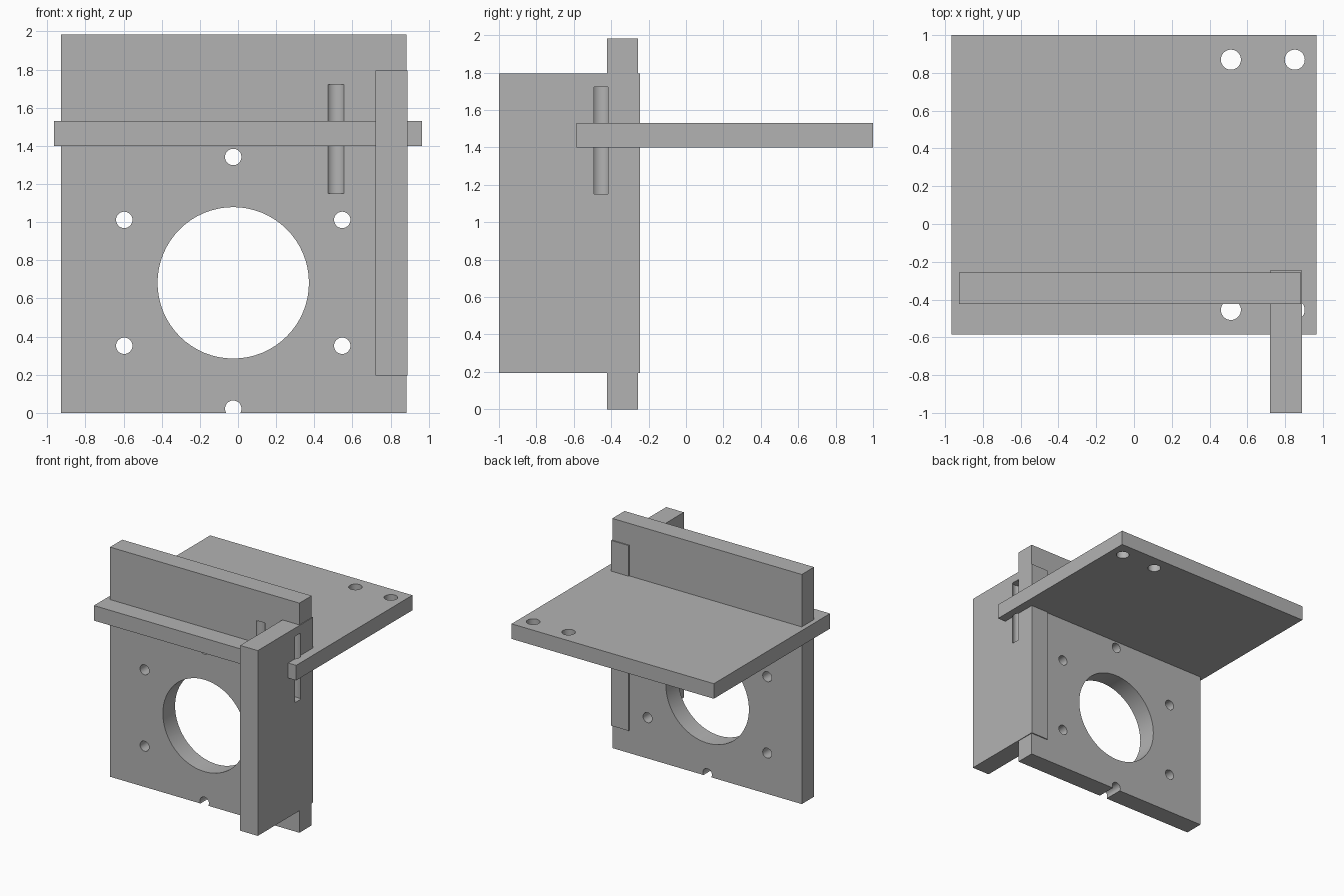
import bpy
import bmesh
import math
from mathutils import Matrix

cube = bpy.data.objects.get("Cube")
if cube:
    bpy.data.objects.remove(cube, do_unlink=True)

grey = bpy.data.materials.new("plain grey")
grey.use_nodes = True
colour = (0.45, 0.45, 0.45, 1)
grey.diffuse_color = colour
grey.node_tree.nodes["Principled BSDF"].inputs["Base Color"].default_value = colour


def add_object(name, bm):
    mesh = bpy.data.meshes.new(name)
    bm.to_mesh(mesh)
    bm.free()
    mesh.materials.append(grey)
    obj = bpy.data.objects.new(name, mesh)
    bpy.context.collection.objects.link(obj)
    return obj


def plate(name, x, y, z):
    """Box spanning the given (low, high) range on each axis."""
    bm = bmesh.new()
    spans = (x, y, z)
    middle = [sum(s) / 2 for s in spans]
    size = [s[1] - s[0] for s in spans]
    bmesh.ops.create_cube(bm, size=1, matrix=Matrix.Translation(middle) @ Matrix.Diagonal((*size, 1)))
    return add_object(name, bm)


def drill(name, holes, depth, tilt=0):
    """One cutter made of round bars, given as (centre, radius)."""
    bm = bmesh.new()
    for centre, radius in holes:
        bmesh.ops.create_cone(bm, cap_ends=True, segments=64, radius1=radius, radius2=radius,
                              depth=depth, matrix=Matrix.Translation(centre) @ Matrix.Rotation(tilt, 4, "X"))
    cutter = add_object(name, bm)
    cutter.hide_render = True
    cutter.display_type = "WIRE"
    return cutter


# Three interlocking plates
front_plate = plate("front_plate", (-0.927, 0.883), (-0.423, -0.256), (0, 1.983))
shelf_plate = plate("shelf_plate", (-0.966, 0.966), (-0.586, 1), (1.4, 1.53))
side_plate = plate("side_plate", (0.721, 0.889), (-1, -0.247), (0.195, 1.795))

# Large bore with a ring of six bolt holes through the front plate
cx, cz, cy, ring = -0.025, 0.682, -0.34, 0.66
bores = [((cx, cy, cz), 0.397)]
for i in range(6):
    a = math.radians(30 + 60 * i)
    bores.append(((cx + ring * math.cos(a), cy, cz + ring * math.sin(a)), 0.043))
bore_cutter = drill("bore_cutter", bores, 0.5, math.pi / 2)

# Four vertical holes in the shelf, which also graze the other two plates
pins = [((x, y, 1.437), 0.053) for x in (0.513, 0.851) for y in (-0.455, 0.87)]
pin_cutter = drill("pin_cutter", pins, 0.572)

cuts = {front_plate: (bore_cutter, pin_cutter), shelf_plate: (pin_cutter,), side_plate: (pin_cutter,)}
for obj, cutters in cuts.items():
    bpy.ops.object.select_all(action="DESELECT")
    obj.select_set(True)
    bpy.context.view_layer.objects.active = obj
    for cutter in cutters:
        mod = obj.modifiers.new("holes", "BOOLEAN")
        mod.operation = "DIFFERENCE"
        mod.solver = "EXACT"
        mod.object = cutter
        bpy.ops.object.modifier_apply(modifier=mod.name)
    bpy.ops.object.shade_smooth_by_angle(angle=math.radians(30))

for cutter in (bore_cutter, pin_cutter):
    bpy.data.objects.remove(cutter, do_unlink=True)
